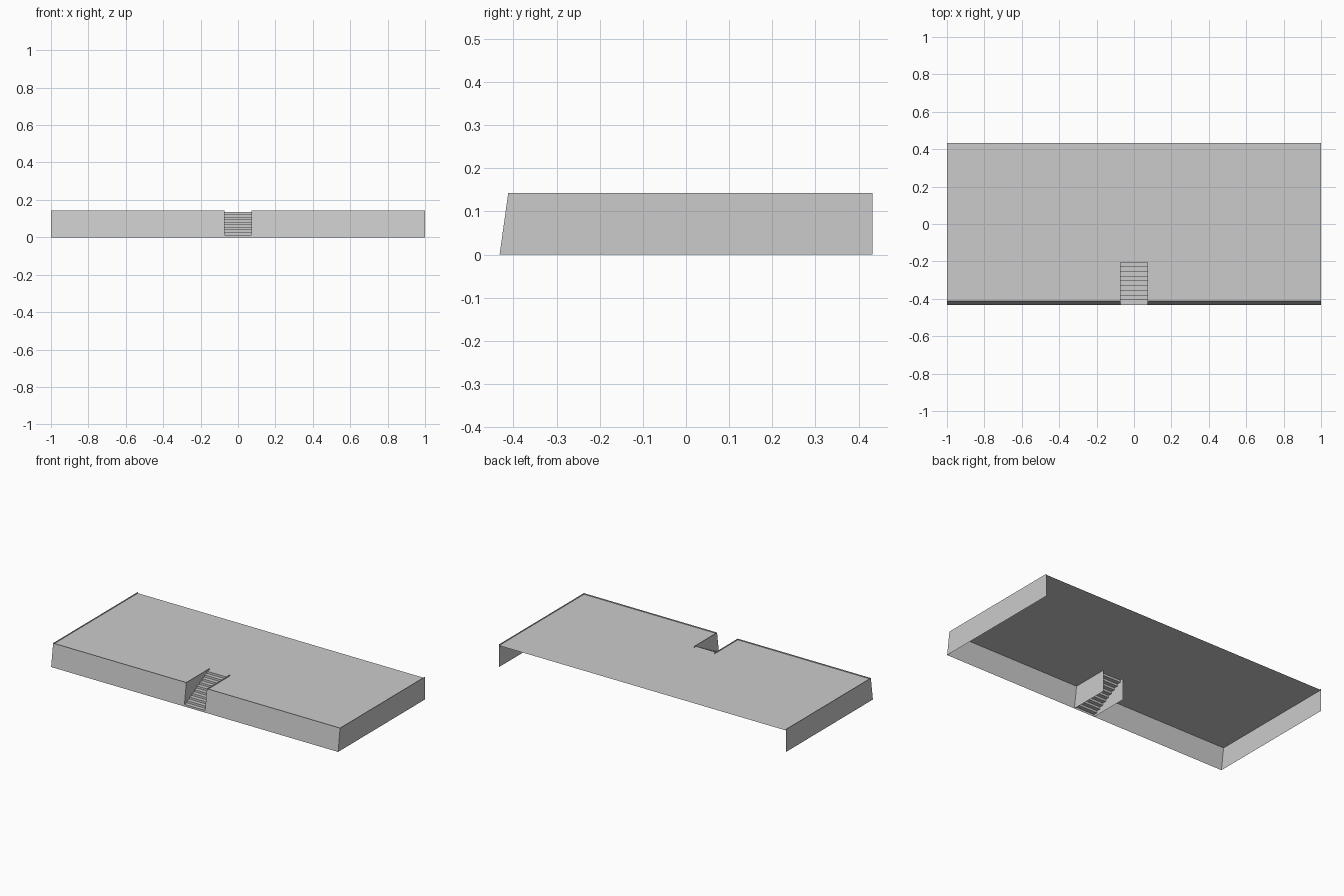
import bpy
import bmesh

cube = bpy.data.objects.get("Cube")
if cube:
    bpy.data.objects.remove(cube, do_unlink=True)

# Main dimensions
HALF_X, HALF_Y = 1.0, 0.432
TOP, FLOOR = 0.143, 0.135
LEAN = 0.02            # how far the front wall leans back at the top
NOTCH_X, NOTCH_Y = 0.072, -0.18
STEPS = 10

grey = bpy.data.materials.new("light_grey")
grey.use_nodes = True
colour = (0.6, 0.6, 0.6, 1)
grey.diffuse_color = colour
grey.node_tree.nodes["Principled BSDF"].inputs["Base Color"].default_value = colour


def finish(name, bm):
    mesh = bpy.data.meshes.new(name)
    bm.to_mesh(mesh)
    bm.free()
    mesh.materials.append(grey)
    obj = bpy.data.objects.new(name, mesh)
    bpy.context.collection.objects.link(obj)
    return obj


def ribbon(name, lower, upper):
    """Join two matching rows of points with flat quads."""
    bm = bmesh.new()
    a = [bm.verts.new(p) for p in lower]
    b = [bm.verts.new(p) for p in upper]
    for i in range(len(a) - 1):
        bm.faces.new((a[i], a[i + 1], b[i + 1], b[i]))
    return finish(name, bm)


def outline(z):
    """Left-to-right plan of one half of the wall at height z."""
    front = -HALF_Y + LEAN * z / TOP
    return [(-HALF_X, HALF_Y, z), (-HALF_X, front, z),
            (-NOTCH_X, front, z), (-NOTCH_X, NOTCH_Y, z)]


def mirrored(points):
    return [(-x, y, z) for x, y, z in reversed(points)]


# Thin retaining walls, rising slightly above the floor
ribbon("right_wall", outline(0), outline(TOP))
ribbon("left_wall", mirrored(outline(0)), mirrored(outline(TOP)))

# Floor slab with the stair notch cut out of the front
bm = bmesh.new()
half = outline(FLOOR)
bm.faces.new([bm.verts.new(p) for p in half + mirrored(half)])
finish("floor", bm)

# Stair sheet: alternating risers and treads
rise = FLOOR / STEPS
run = (NOTCH_Y + HALF_Y) / STEPS
profile = [(-HALF_Y, 0)]
for i in range(STEPS):
    y = -HALF_Y + i * run
    profile += [(y, (i + 1) * rise), (y + run, (i + 1) * rise)]
ribbon("stairs", [(NOTCH_X, y, z) for y, z in profile],
       [(-NOTCH_X, y, z) for y, z in profile])
